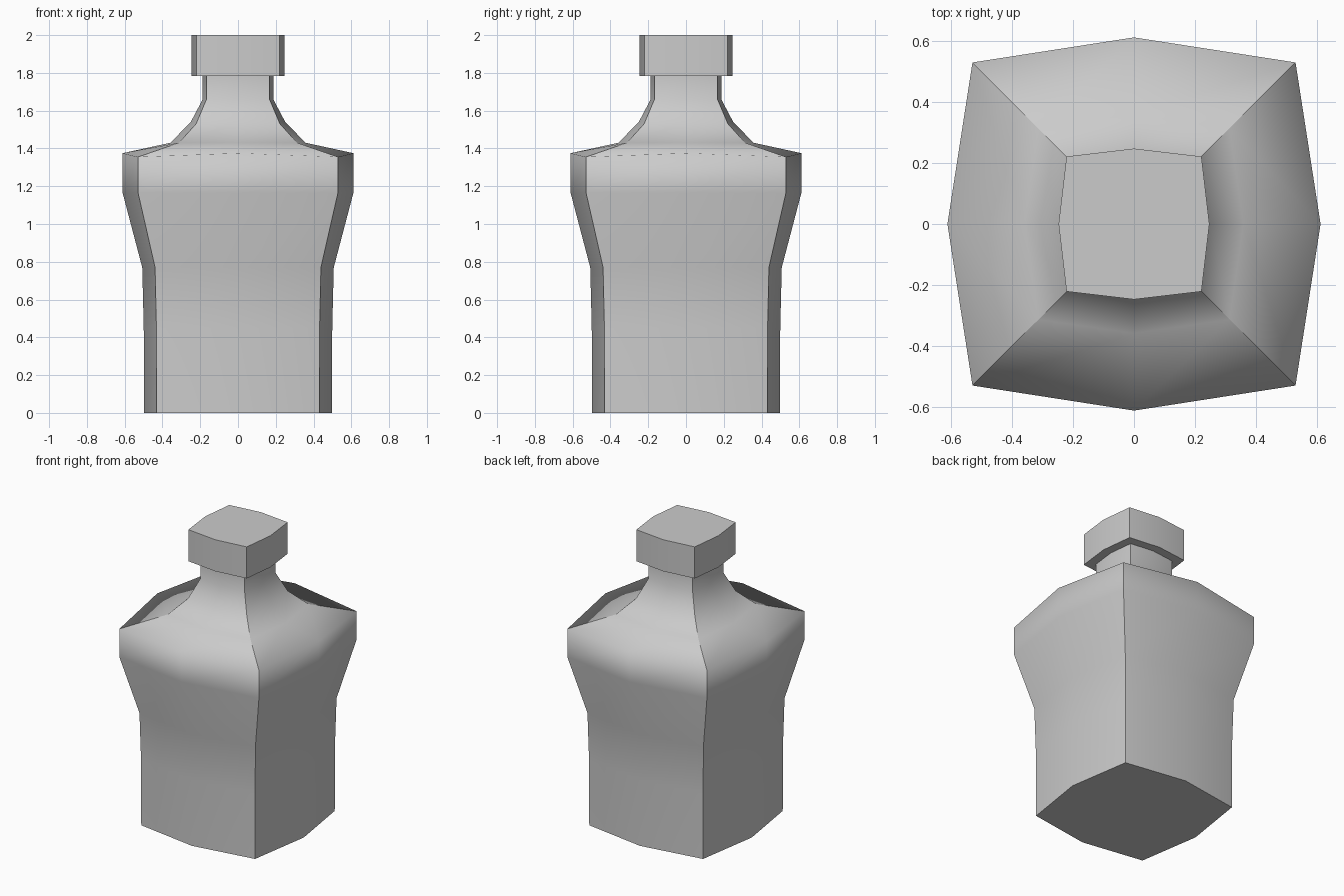
import bpy
import bmesh

if "Cube" in bpy.data.objects:
    bpy.data.objects.remove(bpy.data.objects["Cube"])


def loft(name, rings):
    """Loft bowed-square rings given as (side radius, side z, corner offset, corner z)."""
    bm = bmesh.new()
    loops = []
    for r, z, c, cz in rings:
        loop = []
        for ux, uy in ((1, 0), (0, 1), (-1, 0), (0, -1)):
            loop.append(bm.verts.new((ux * r, uy * r, z)))
            loop.append(bm.verts.new(((ux - uy) * c, (uy + ux) * c, cz)))
        loops.append(loop)
    for low, high in zip(loops, loops[1:]):
        for i in range(8):
            j = (i + 1) % 8
            bm.faces.new((low[i], low[j], high[j], high[i])).smooth = True
        # Crisp vertical corners, soft side centres
        for i in range(1, 8, 2):
            bm.edges.get((low[i], high[i])).smooth = False
    for cap in (bm.faces.new(loops[0][::-1]), bm.faces.new(loops[-1])):
        for e in cap.edges:
            e.smooth = False
    mesh = bpy.data.meshes.new(name)
    bm.to_mesh(mesh)
    bm.free()
    obj = bpy.data.objects.new(name, mesh)
    bpy.context.collection.objects.link(obj)
    return obj


# Bottle body: base, flared shoulders, tapered neck
loft("bottle_body", [
    (0.498, 0.0, 0.431, 0.0),
    (0.499, 0.45, 0.432, 0.45),
    (0.507, 0.77, 0.439, 0.77),
    (0.611, 1.165, 0.529, 1.165),
    (0.611, 1.375, 0.529, 1.355),
    (0.358, 1.43, 0.313, 1.43),
    (0.25, 1.54, 0.222, 1.53),
    (0.187, 1.66, 0.167, 1.66),
    (0.187, 1.79, 0.167, 1.79),
])

# Stopper cap
loft("stopper_cap", [
    (0.247, 1.784, 0.221, 1.784),
    (0.247, 2.0, 0.221, 2.0),
])
